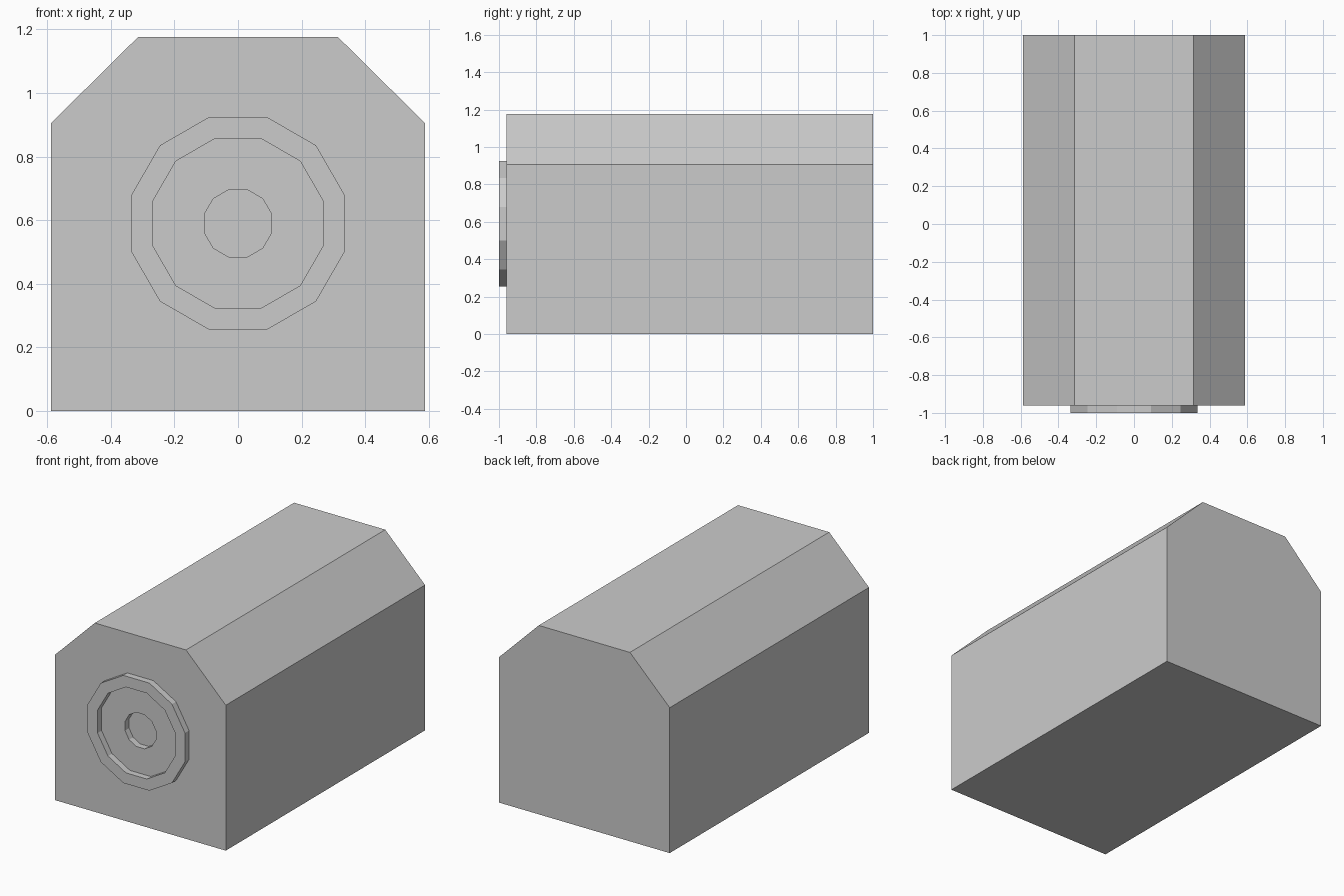
import bpy, bmesh, math

if "Cube" in bpy.data.objects:
    bpy.data.objects.remove(bpy.data.objects["Cube"])

FRONT, MID_Z = -0.96, 0.59


def polygon12(apothem):
    """12-sided outline in XZ with flats on top, bottom and sides."""
    r = apothem / math.cos(math.pi / 12)
    angles = [math.pi / 12 + i * math.pi / 6 for i in range(12)]
    return [(r * math.cos(a), MID_Z + r * math.sin(a)) for a in angles]


def finish(name, bm):
    bmesh.ops.recalc_face_normals(bm, faces=bm.faces[:])
    mesh = bpy.data.meshes.new(name)
    bm.to_mesh(mesh)
    bm.free()
    obj = bpy.data.objects.new(name, mesh)
    bpy.context.collection.objects.link(obj)
    return obj


def loop(bm, outline, y):
    return [bm.verts.new((x, y, z)) for x, z in outline]


def bridge(bm, a, b):
    n = len(a)
    for i in range(n):
        j = (i + 1) % n
        bm.faces.new((a[i], a[j], b[j], b[i]))


def prism(name, outline, y0, y1):
    bm = bmesh.new()
    a, b = loop(bm, outline, y0), loop(bm, outline, y1)
    bm.faces.new(a)
    bm.faces.new(b)
    bridge(bm, a, b)
    return finish(name, bm)


# Main housing with chamfered upper corners
half = [(0.588, 0.0), (0.588, 0.905), (0.314, 1.176)]
housing = prism("housing", half + [(-x, z) for x, z in reversed(half)], FRONT, 1.0)

# Shallow central socket cut into the front
cutter = prism("socket_cutter", polygon12(0.106), FRONT - 0.1, FRONT + 0.04)
cutter.hide_render = True
cutter.hide_viewport = True
cut = housing.modifiers.new("socket", 'BOOLEAN')
cut.operation = 'DIFFERENCE'
cut.solver = 'EXACT'
cut.object = cutter

# Raised ring around the socket
bm = bmesh.new()
loops = [loop(bm, polygon12(r), y) for r, y in
         ((0.335, FRONT), (0.335, -1.0), (0.267, -1.0), (0.267, FRONT))]
for a, b in zip(loops, loops[1:] + loops[:1]):
    bridge(bm, a, b)
finish("front_ring", bm)
